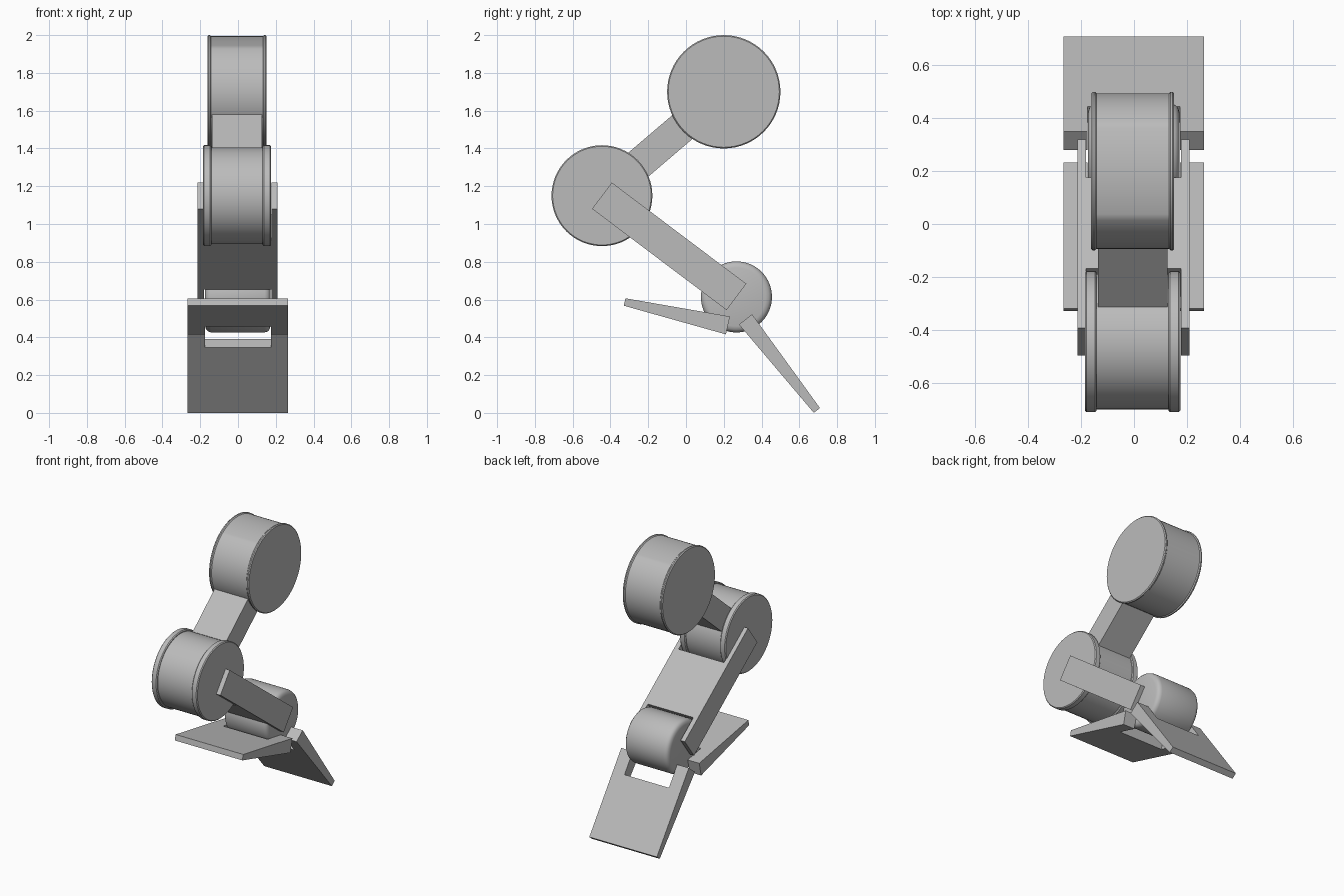
import bpy
import bmesh
import math
from mathutils import Vector

cube = bpy.data.objects.get("Cube")
if cube:
    bpy.data.objects.remove(cube, do_unlink=True)

grey = bpy.data.materials.new("plain grey")
grey.use_nodes = True
colour = (0.5, 0.5, 0.5, 1)
grey.diffuse_color = colour
grey.node_tree.nodes["Principled BSDF"].inputs["Base Color"].default_value = colour


def finish(name, bm, smooth_angle=None):
    bmesh.ops.recalc_face_normals(bm, faces=bm.faces)
    mesh = bpy.data.meshes.new(name)
    bm.to_mesh(mesh)
    bm.free()
    mesh.materials.append(grey)
    ob = bpy.data.objects.new(name, mesh)
    bpy.context.collection.objects.link(ob)
    if smooth_angle:
        bpy.ops.object.select_all(action='DESELECT')
        ob.select_set(True)
        bpy.context.view_layer.objects.active = ob
        bpy.ops.object.shade_smooth_by_angle(angle=math.radians(smooth_angle))
    return ob


def drum(name, centre, half_profile, smooth_angle=35, segments=64):
    """Turn a mirrored (x, radius) profile about the x axis through centre."""
    profile = [(-x, r) for x, r in half_profile] + half_profile[::-1]
    bm = bmesh.new()
    rings = []
    for x, r in profile:
        angles = [2 * math.pi * i / segments for i in range(segments)]
        rings.append([bm.verts.new(centre + Vector((x, r * math.cos(a), r * math.sin(a))))
                      for a in angles])
    for a, b in zip(rings, rings[1:]):
        for i in range(segments):
            j = (i + 1) % segments
            bm.faces.new((a[i], a[j], b[j], b[i]))
    bm.faces.new(rings[0])
    bm.faces.new(rings[-1])
    return finish(name, bm, smooth_angle)


def rimmed(half, rim, radius, body, bevel=0.006):
    """Half profile of a drum with a raised rim at each end."""
    inner = half - rim
    return [(half, radius - bevel), (half - bevel, radius),
            (inner + bevel, radius), (inner, radius - bevel), (inner, body)]


def plate(name, start, end, half, thick, notches=(0, 0), notch_half=0):
    """Tapering plate from start to end, with a slot cut into either end."""
    along = end - start
    length = along.length
    along.normalize()
    side = Vector((1, 0, 0))
    normal = side.cross(along)
    edge = [(0, half)]
    if notches[0]:
        edge = [(notches[0], notch_half), (0, notch_half)] + edge
    edge.append((length, half))
    if notches[1]:
        edge += [(length, notch_half), (length - notches[1], notch_half)]
    outline = edge + [(s, -x) for s, x in reversed(edge)]
    bm = bmesh.new()
    layers = []
    for sign in (-0.5, 0.5):
        layer = []
        for s, x in outline:
            t = thick[0] + (thick[1] - thick[0]) * s / length
            layer.append(bm.verts.new(start + along * s + side * x + normal * sign * t))
        layers.append(layer)
        bm.faces.new(layer)
    low, high = layers
    for i in range(len(outline)):
        j = (i + 1) % len(outline)
        bm.faces.new((low[i], low[j], high[j], high[i]))
    return finish(name, bm)


hip = Vector((-0.005, 0.2, 1.7))
knee = Vector((-0.005, -0.445, 1.15))
ankle = Vector((-0.001, 0.267, 0.614))

# Joint drums
drum("hip_drum", hip, rimmed(0.157, 0.02, 0.3, 0.294))
drum("knee_drum", knee, rimmed(0.18, 0.044, 0.267, 0.256))
drum("ankle_drum", ankle, [(0.173, 0.155), (0.168, 0.172), (0.158, 0.183), (0.142, 0.188)], 60)

# Upper link between hip and knee
plate("upper_link", knee, hip, 0.132, (0.165, 0.165))

# Forked lower link straddling the knee and ankle
plate("lower_link", Vector((-0.002, *knee.yz)), Vector((-0.002, *ankle.yz)),
      0.212, (0.174, 0.174), (0.28, 0.18), 0.179)

# Tapered toes with a slot around the ankle
plate("front_toe", Vector((-0.001, 0.222, 0.463)), Vector((-0.001, -0.325, 0.587)),
      0.266, (0.097, 0.04), (0.15, 0), 0.175)
plate("rear_toe", Vector((-0.001, 0.315, 0.495)), Vector((-0.001, 0.693, 0.013)),
      0.266, (0.088, 0.041), (0.16, 0), 0.175)
